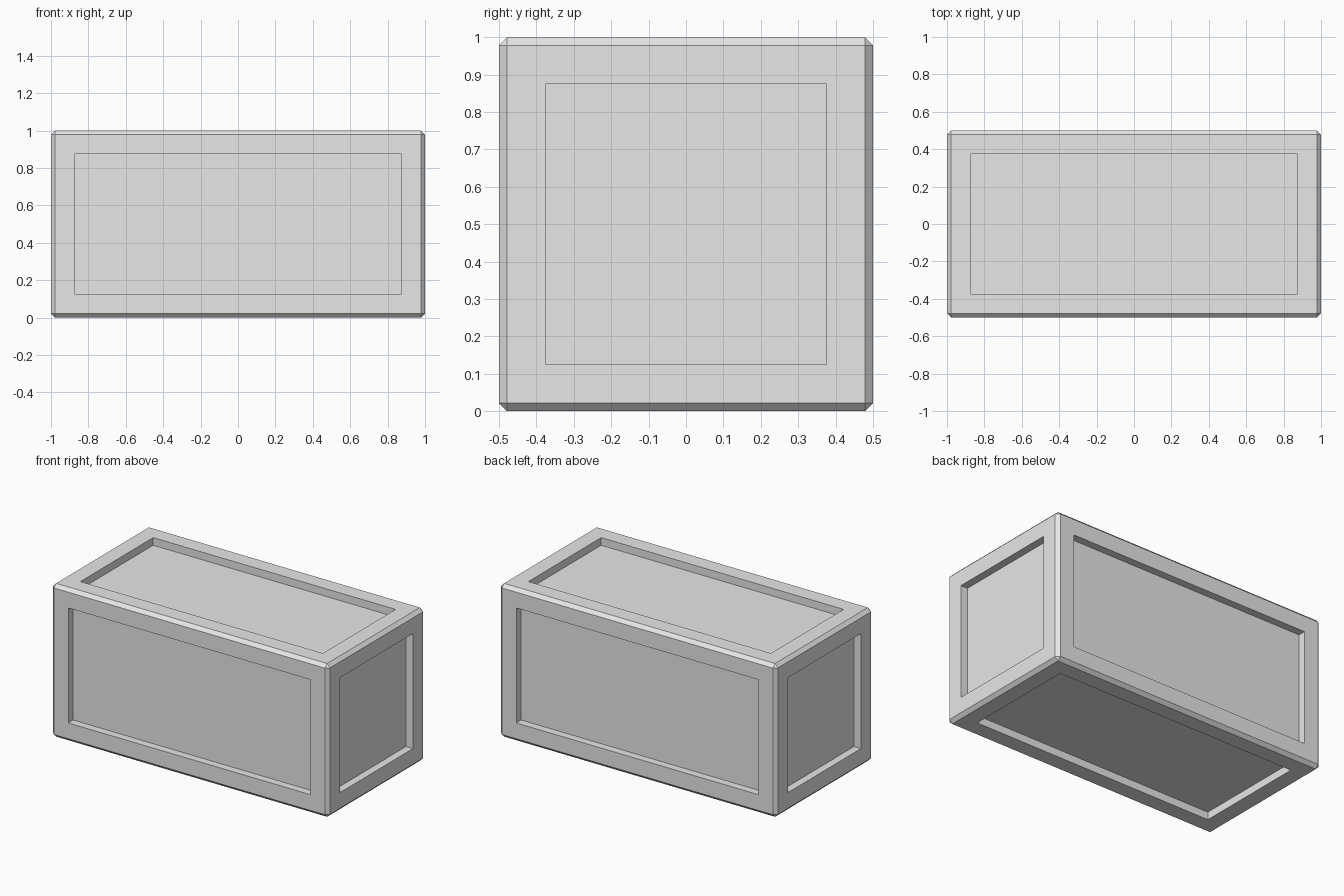
import bpy
import bmesh
from mathutils import Vector

SIZE = Vector((2.0, 1.0, 1.0))
CHAMFER = 0.022   # width cut off every outer edge
MARGIN = 0.125    # frame width around each recessed panel
DEPTH = 0.05      # how far each panel sinks in

default_cube = bpy.data.objects.get("Cube")
if default_cube:
    bpy.data.objects.remove(default_cube, do_unlink=True)

# Single grey material
grey = bpy.data.materials.new("light_grey")
grey.use_nodes = True
colour = (0.8, 0.8, 0.8, 1.0)
grey.diffuse_color = colour
grey.node_tree.nodes["Principled BSDF"].inputs["Base Color"].default_value = colour

# Block standing on the ground
bm = bmesh.new()
bmesh.ops.create_cube(bm, size=1.0)
bmesh.ops.scale(bm, vec=SIZE, verts=bm.verts)
bmesh.ops.translate(bm, vec=(0, 0, SIZE.z / 2), verts=bm.verts)

# Chamfered edges and corners
bmesh.ops.bevel(bm, geom=bm.edges[:], offset=CHAMFER, offset_type='OFFSET',
                segments=1, profile=0.5, affect='EDGES')
bm.normal_update()

# Recessed panel with straight walls on all six sides
sides = [f for f in bm.faces if max(abs(c) for c in f.normal) > 0.99]
for face in sides:
    inward = -face.normal.copy()
    bmesh.ops.inset_region(bm, faces=[face], thickness=MARGIN - CHAMFER,
                           use_even_offset=True)
    floor = bmesh.ops.extrude_discrete_faces(bm, faces=[face])["faces"][0]
    bmesh.ops.translate(bm, vec=inward * DEPTH, verts=floor.verts)

bmesh.ops.recalc_face_normals(bm, faces=bm.faces)
mesh = bpy.data.meshes.new("panelled_block")
bm.to_mesh(mesh)
bm.free()
mesh.materials.append(grey)
block = bpy.data.objects.new("panelled_block", mesh)
bpy.context.collection.objects.link(block)
